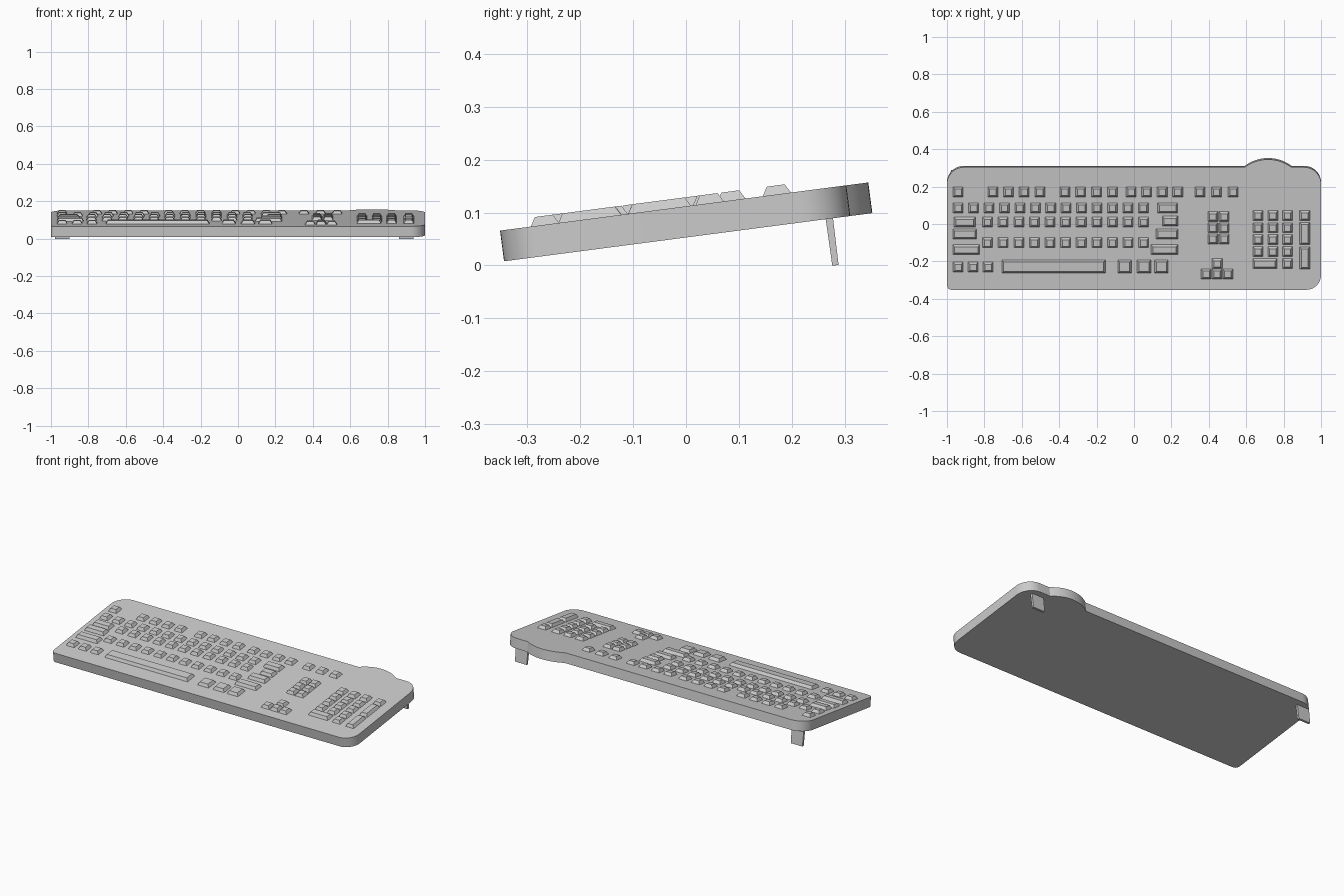
import bpy, bmesh
from math import cos, sin, radians, asin
from mathutils import Matrix

if "Cube" in bpy.data.objects:
    bpy.data.objects.remove(bpy.data.objects["Cube"])

TILT = radians(7.45)
# Local frame: z = 0 is the sloping top of the case
FRAME = Matrix.Translation((0, 0, 0.112)) @ Matrix.Rotation(TILT, 4, 'X')

grey = bpy.data.materials.new("light grey plastic")
grey.use_nodes = True
grey.diffuse_color = (0.6, 0.6, 0.6, 1)
grey.node_tree.nodes["Principled BSDF"].inputs["Base Color"].default_value = (0.6, 0.6, 0.6, 1)


def finish(bm, name):
    bmesh.ops.recalc_face_normals(bm, faces=bm.faces[:])
    mesh = bpy.data.meshes.new(name)
    bm.to_mesh(mesh)
    bm.free()
    mesh.materials.append(grey)
    obj = bpy.data.objects.new(name, mesh)
    obj.matrix_world = FRAME
    bpy.context.collection.objects.link(obj)
    return obj


def arc(cx, cy, r, start, end, steps=10):
    angles = [radians(start + (end - start) * i / steps) for i in range(steps + 1)]
    return [(cx + r * cos(a), cy + r * sin(a)) for a in angles]


def frustum(bm, x, y, w, d, z0, z1, inset):
    """Box whose z1 end is narrower than its z0 end."""
    rings = []
    for z, s in ((z0, 0), (z1, inset)):
        a, b = w / 2 - s, d / 2 - s
        rings.append([bm.verts.new((x + i * a, y + j * b, z))
                      for i, j in ((-1, -1), (1, -1), (1, 1), (-1, 1))])
    low, high = rings
    bm.faces.new(low[::-1])
    bm.faces.new(high)
    for i in range(4):
        j = (i + 1) % 4
        bm.faces.new((low[i], low[j], high[j], high[i]))


# Case: rounded slab with a bulge on the back edge
FRONT, BACK, THICK = -0.355, 0.306, 0.0585
half, rise = 0.125, 0.042
radius = (half ** 2 + rise ** 2) / (2 * rise)
spread = asin(half / radius) * 57.2958
outline = (arc(-0.975, FRONT + 0.025, 0.025, 180, 270, 5)
           + arc(0.92, FRONT + 0.08, 0.08, 270, 360)
           + arc(0.91, BACK - 0.09, 0.09, 0, 90)
           + arc(0.717, BACK + rise - radius, radius, 90 - spread, 90 + spread, 14)
           + arc(-0.91, BACK - 0.09, 0.09, 90, 180))
bm = bmesh.new()
base = bm.faces.new([bm.verts.new((x, y, -THICK)) for x, y in outline])
top = bmesh.ops.extrude_face_region(bm, geom=[base], use_keep_orig=True)
bmesh.ops.translate(bm, vec=(0, 0, THICK),
                    verts=[v for v in top["geom"] if isinstance(v, bmesh.types.BMVert)])
case = finish(bm, "case")
bpy.context.view_layer.objects.active = case
case.select_set(True)
bpy.ops.object.shade_smooth_by_angle(angle=radians(30))

# Fold-out feet under the back corners
for name, x in (("left_foot", 0.9), ("right_foot", -0.94)):
    bm = bmesh.new()
    frustum(bm, x, 0.266, 0.08, 0.014, -THICK + 0.002, -0.1475, 0.001)
    finish(bm, name)


def keys(name, places, w=0.056, d=0.056):
    bm = bmesh.new()
    for x, y in places:
        frustum(bm, x, y / cos(TILT), w, d, -0.002, 0.017, 0.011)
    return finish(bm, name)


def run(start, step, count, y):
    return [(start + step * i, y) for i in range(count)]


# Function row, in groups
keys("function_keys", [(-0.94, 0.172)] + run(-0.755, 0.084, 4, 0.172)
     + run(-0.37, 0.085, 4, 0.172) + run(-0.015, 0.083, 4, 0.172)
     + run(0.352, 0.089, 3, 0.172))

# Main typing rows
keys("number_row", run(-0.94, 0.0825, 13, 0.086))
keys("upper_letter_row", run(-0.783, 0.0835, 11, 0.01))
keys("lower_letter_row", run(-0.783, 0.0835, 11, -0.1))

# Wide keys at both ends of the typing rows
keys("backspace_key", [(0.18, 0.086)], 0.11)
keys("tab_key", [(-0.905, 0.01)], 0.115)
keys("enter_key_upper", [(0.193, 0.016)], 0.085)
keys("enter_key_lower", [(0.177, -0.053)], 0.12)
keys("caps_key", [(-0.905, -0.053)], 0.13)
keys("shift_keys", [(-0.897, -0.137), (0.163, -0.137)], 0.146)

# Bottom row
keys("control_keys", run(-0.94, 0.08, 3, -0.23))
keys("space_bar", [(-0.43, -0.227)], 0.555, 0.072)
keys("right_control_keys", [(-0.05, -0.227), (0.053, -0.227), (0.146, -0.227)], 0.076, 0.072)

# Navigation block and arrows
keys("navigation_keys", [p for y in (0.04, -0.02, -0.08) for p in run(0.422, 0.06, 2, y)])
keys("arrow_keys", [(0.445, -0.212)] + run(0.386, 0.058, 3, -0.267))

# Number pad
keys("pad_keys", [p for y in (0.045, -0.02, -0.083, -0.148) for p in run(0.663, 0.079, 3, y)]
     + [(0.913, 0.045), (0.821, -0.212)])
keys("pad_zero_key", [(0.7, -0.212)], 0.132)
keys("pad_tall_keys", [(0.913, -0.05), (0.913, -0.182)], 0.056, 0.122)
